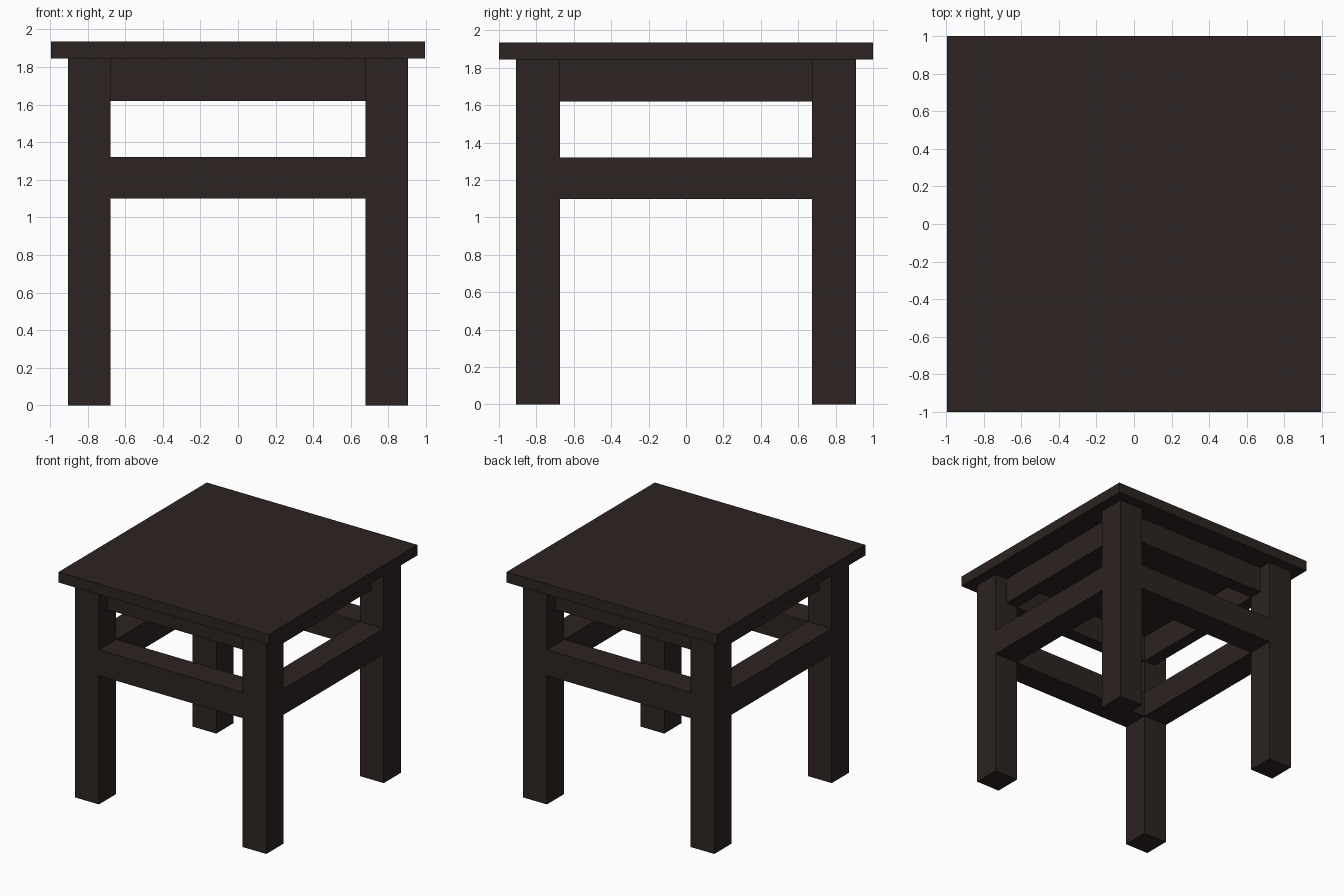
import bpy

default_cube = bpy.data.objects.get("Cube")
if default_cube:
    bpy.data.objects.remove(default_cube, do_unlink=True)

# One dark stained wood for the whole stool
wood = bpy.data.materials.new("dark_wood")
wood.use_nodes = True
colour = (0.026, 0.017, 0.016, 1)
wood.diffuse_color = colour
wood.node_tree.nodes["Principled BSDF"].inputs["Base Color"].default_value = colour


def box(name, x, y, z):
    """Box spanning the given (low, high) range on each axis."""
    spans = (x, y, z)
    bpy.ops.mesh.primitive_cube_add(size=1, location=[(a + b) / 2 for a, b in spans])
    obj = bpy.context.object
    obj.name = name
    obj.scale = [b - a for a, b in spans]
    bpy.ops.object.transform_apply(location=False, rotation=False, scale=True)
    obj.data.materials.append(wood)
    return obj


def side(sign, inner, outer):
    return tuple(sorted((sign * inner, sign * outer)))


SEAT_X, SEAT_Y, SEAT_TOP = 0.995, 1.0, 1.935
LEG_TOP = 1.845
IN_X, OUT_X = 0.678, 0.904
IN_Y, OUT_Y = 0.675, 0.909
RECESS = 0.115
RAIL_Z = (1.1, 1.32)
APRON_Z = (1.62, LEG_TOP)

# Seat board
box("seat", (-SEAT_X, SEAT_X), (-SEAT_Y, SEAT_Y), (LEG_TOP, SEAT_TOP))

# Square corner legs
for depth, sy in (("front", -1), ("back", 1)):
    for hand, sx in (("left", 1), ("right", -1)):
        box(f"{depth}_{hand}_leg", side(sx, IN_X, OUT_X), side(sy, IN_Y, OUT_Y), (0, LEG_TOP))

# Rails flush with the legs, and aprons set back under the seat
for part, z, inset in (("rail", RAIL_Z, 0), ("apron", APRON_Z, RECESS)):
    for name, s in (("front", -1), ("back", 1)):
        box(f"{name}_{part}", (-IN_X, IN_X), side(s, IN_Y, OUT_Y - inset), z)
    for name, s in (("left", 1), ("right", -1)):
        box(f"{name}_{part}", side(s, IN_X, OUT_X - inset), (-IN_Y, IN_Y), z)
